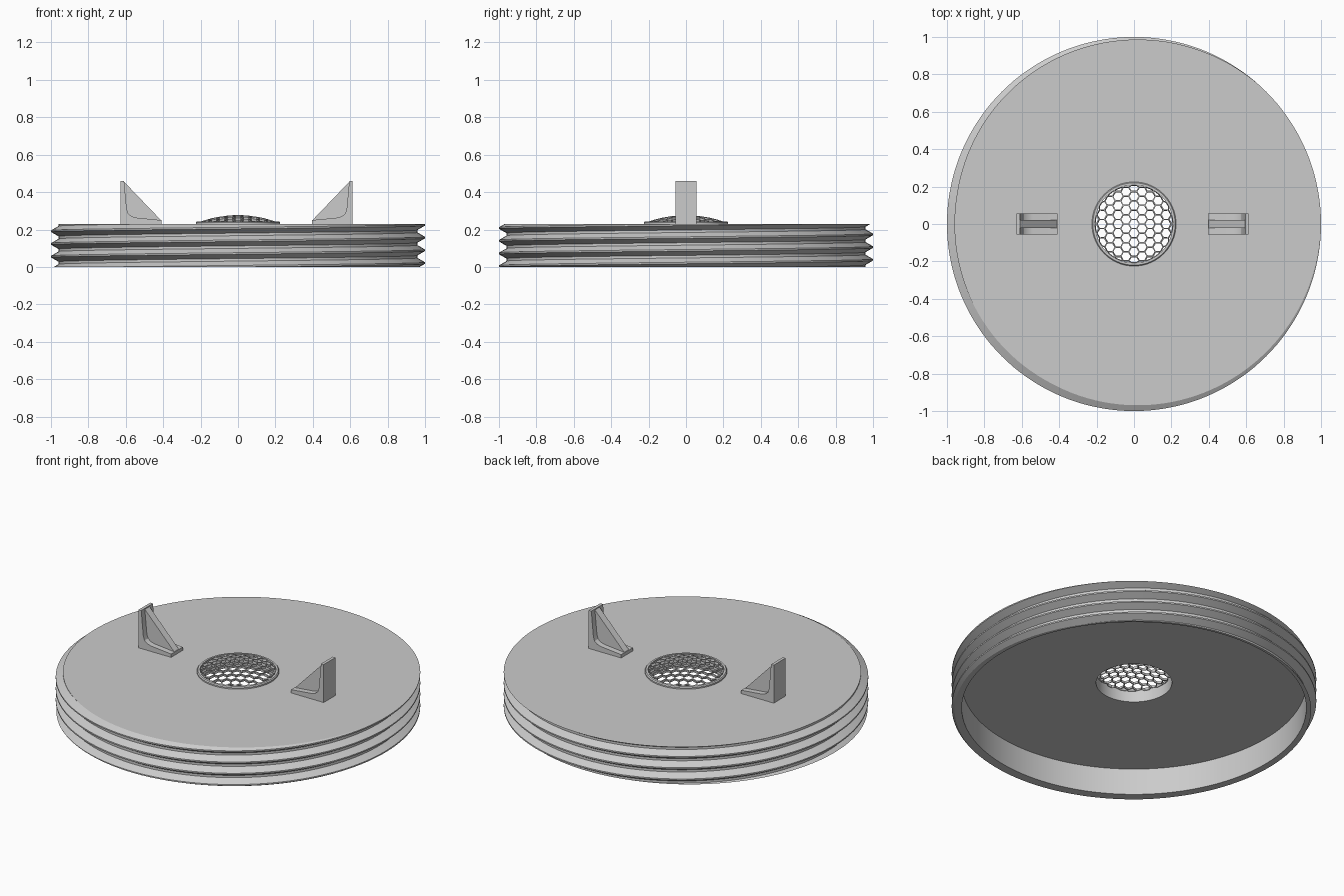
import bpy, bmesh, math
from mathutils import Vector

cube = bpy.data.objects.get("Cube")
if cube:
    bpy.data.objects.remove(cube, do_unlink=True)

grey = bpy.data.materials.new("light grey plastic")
grey.use_nodes = True
colour = (0.6, 0.6, 0.6, 1)
grey.diffuse_color = colour
grey.node_tree.nodes["Principled BSDF"].inputs["Base Color"].default_value = colour

TOP, UNDER = 0.23, 0.16          # lid plate top and underside heights
HOLE, COLLAR = 0.208, 0.225      # vent hole and collar radii
PITCH, START = 0.068, 0.021      # thread pitch and crest height at +x
ROOT, CREST = 0.96, 1.0
STEPS = 144


def finish(name, bm, smooth=True):
    bmesh.ops.recalc_face_normals(bm, faces=bm.faces)
    mesh = bpy.data.meshes.new(name)
    bm.to_mesh(mesh)
    bm.free()
    mesh.materials.append(grey)
    obj = bpy.data.objects.new(name, mesh)
    bpy.context.collection.objects.link(obj)
    if smooth:
        bpy.ops.object.select_all(action='DESELECT')
        obj.select_set(True)
        bpy.context.view_layer.objects.active = obj
        bpy.ops.object.shade_smooth_by_angle(angle=math.radians(30))
    return obj


# Threaded lid: one section swept round, with a helical outer edge
def thread_radius(z, turn):
    f = ((z - START) / PITCH - turn) % 1
    f = min(f, 1 - f)                       # distance from the nearest crest
    t = min(max((f - 0.06) / 0.34, 0), 1)
    return CREST + (ROOT - CREST) * t


def section(turn):
    points = []
    for k in range(-2, 5):
        for f in (-0.06, 0.06, 0.4, 0.6):
            z = START + PITCH * (k + f + turn)
            z = min(max(z, 0), TOP)
            points.append((thread_radius(z, turn), z))
    points += [(COLLAR, TOP), (COLLAR, 0.238), (COLLAR - 0.005, 0.244), (HOLE, 0.244),
               (HOLE, UNDER), (0.945, UNDER), (0.945, 0)]
    return points


bm = bmesh.new()
columns = []
for i in range(STEPS + 1):
    a = 2 * math.pi * i / STEPS
    columns.append([bm.verts.new((r * math.cos(a), r * math.sin(a), z))
                    for r, z in section(i / STEPS)])
for one, two in zip(columns, columns[1:]):
    for j in range(len(one)):
        n = (j + 1) % len(one)
        bm.faces.new((one[j], two[j], two[n], one[n]))
bmesh.ops.remove_doubles(bm, verts=bm.verts, dist=0.00002)
finish("threaded_lid", bm)

# Domed honeycomb vent screen
CELL = 0.05
RIM = 0.212
bm = bmesh.new()
for col in range(-7, 8):
    for row in range(-7, 8):
        cx = col * CELL * math.sqrt(3) / 2
        cy = (row + 0.5 * (col % 2)) * CELL
        corners = [Vector((cx, cy, 0)) + Vector((math.cos(a), math.sin(a), 0)) * CELL / math.sqrt(3)
                   for a in (math.pi / 3 * s for s in range(6))]
        if min(c.length for c in corners) > RIM - 0.014:
            continue
        for c in corners:
            if c.length > RIM:
                c *= RIM / c.length
            c.z = 0.277 - 0.038 * (c.length / RIM) ** 2
        bm.faces.new([bm.verts.new(c) for c in corners])
bmesh.ops.remove_doubles(bm, verts=bm.verts, dist=0.0005)
cells = list(bm.faces)
bmesh.ops.inset_individual(bm, faces=cells, thickness=0.0035, use_even_offset=False)
bmesh.ops.delete(bm, geom=cells, context='FACES')
screen = finish("vent_screen", bm, smooth=False)
solid = screen.modifiers.new("depth", 'SOLIDIFY')
solid.thickness = 0.014
solid.offset = -1


# Grip brackets: an L-shaped flange with a central web, one on each side
def extrude_profile(name, profile, half_width, side):
    bm = bmesh.new()
    face = bm.faces.new([bm.verts.new((side * x - 0.007, -half_width, z)) for x, z in profile])
    moved = bmesh.ops.extrude_face_region(bm, geom=[face])["geom"]
    bmesh.ops.translate(bm, vec=(0, 2 * half_width, 0),
                        verts=[v for v in moved if isinstance(v, bmesh.types.BMVert)])
    return finish(name, bm)


BASE = TOP - 0.005
flange = [(0.62, BASE), (0.62, 0.46), (0.602, 0.46), (0.588, 0.31), (0.58, 0.285),
          (0.562, 0.27), (0.535, 0.263), (0.402, 0.25), (0.402, BASE)]
web = [(0.61, BASE), (0.61, 0.455), (0.602, 0.455), (0.405, 0.25), (0.405, BASE)]
for side, word in ((1, "left"), (-1, "right")):
    extrude_profile(word + "_bracket_flange", flange, 0.056, side)
    extrude_profile(word + "_bracket_web", web, 0.022, side)
